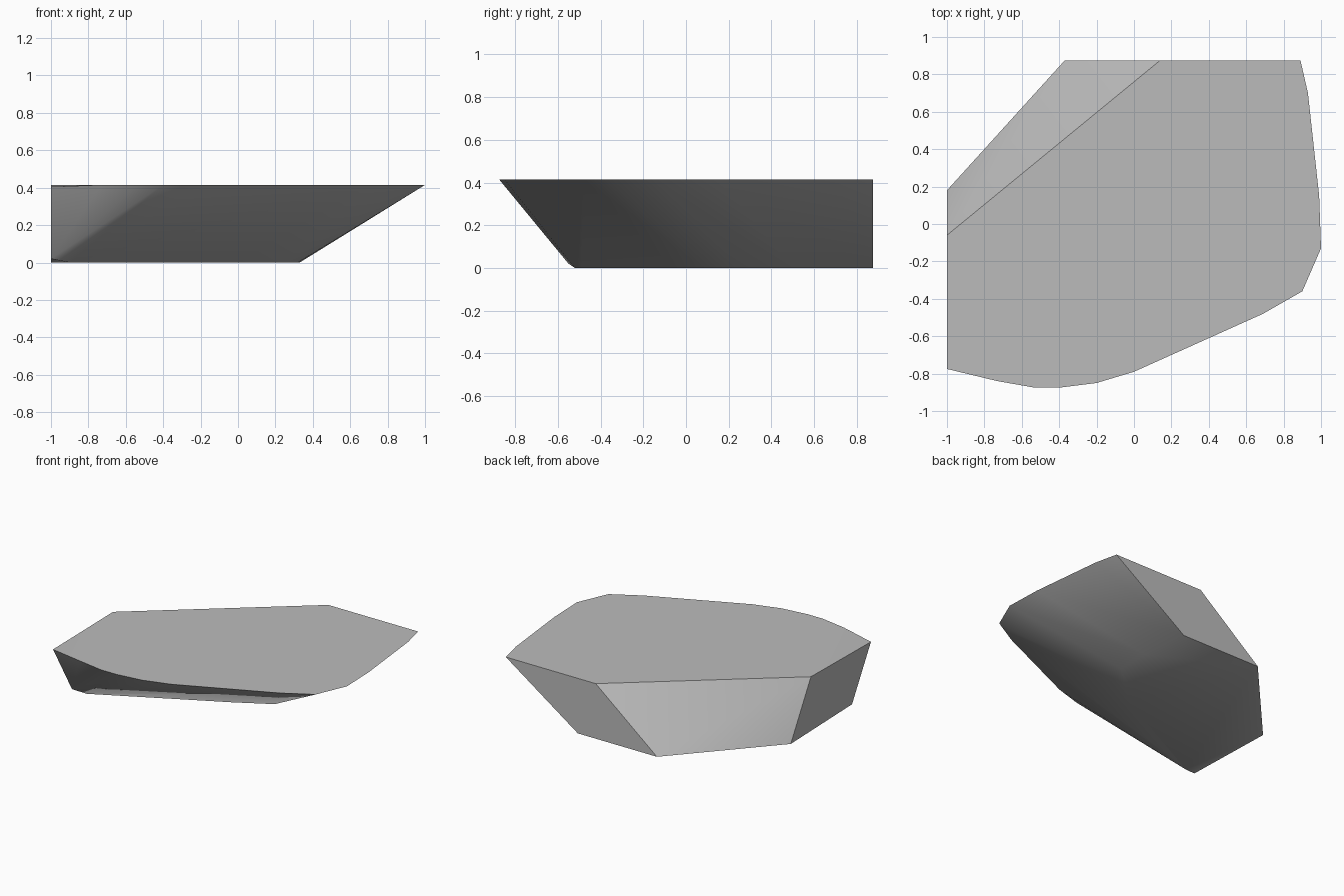
import bpy
import bmesh
import math

HEIGHT = 0.415

# Remove the default cube
default_cube = bpy.data.objects.get("Cube")
if default_cube:
    bpy.data.objects.remove(default_cube, do_unlink=True)


def make_material(name, colour):
    material = bpy.data.materials.new(name)
    material.use_nodes = True
    material.diffuse_color = colour
    shader = material.node_tree.nodes["Principled BSDF"]
    shader.inputs["Base Color"].default_value = colour
    return material


def hull_object(name, points, material):
    """Wrap the points in a closed convex solid with merged flat faces."""
    bm = bmesh.new()
    for point in points:
        bm.verts.new(point)
    bmesh.ops.convex_hull(bm, input=bm.verts[:])
    loose = [v for v in bm.verts if not v.link_faces]
    bmesh.ops.delete(bm, geom=loose, context="VERTS")
    bmesh.ops.dissolve_limit(bm, angle_limit=math.radians(0.3),
                             verts=bm.verts[:], edges=bm.edges[:])
    bmesh.ops.recalc_face_normals(bm, faces=bm.faces[:])
    mesh = bpy.data.meshes.new(name)
    bm.to_mesh(mesh)
    bm.free()
    mesh.materials.append(material)
    obj = bpy.data.objects.new(name, mesh)
    bpy.context.collection.objects.link(obj)
    return obj


# Flat upper outline: straight cut corner at the back, rounded front
upper_rim = [(-1, -0.06), (0.14, 0.875), (0.89, 0.875), (0.93, 0.7),
             (0.99, 0.15), (1, -0.13), (0.9, -0.36), (0.69, -0.48),
             (0, -0.79), (-0.2, -0.85), (-0.4, -0.875), (-0.53, -0.875),
             (-0.73, -0.84)]

# Smaller base outline, flush with the back and right walls
base_rim = [(-1, 0.18), (-0.37, 0.875), (0.29, 0.875), (0.33, 0.5),
            (0.32, 0.25), (0.25, 0.08), (0, -0.06), (-0.84, -0.49),
            (-0.9, -0.52)]

# Slightly softened corners of the right wall
wall_corners = [(-1, -0.775, HEIGHT - 0.01), (-1, -0.55, 0.02)]

points = [(x, y, HEIGHT) for x, y in upper_rim]
points += [(x, y, 0) for x, y in base_rim]
points += wall_corners

stone_grey = make_material("stone grey", (0.5, 0.5, 0.5, 1))
slab = hull_object("rock_slab", points, stone_grey)

# Smooth the rounded side and keep the cut edges crisp
bpy.ops.object.select_all(action="DESELECT")
slab.select_set(True)
bpy.context.view_layer.objects.active = slab
bpy.ops.object.shade_smooth_by_angle(angle=math.radians(43))
